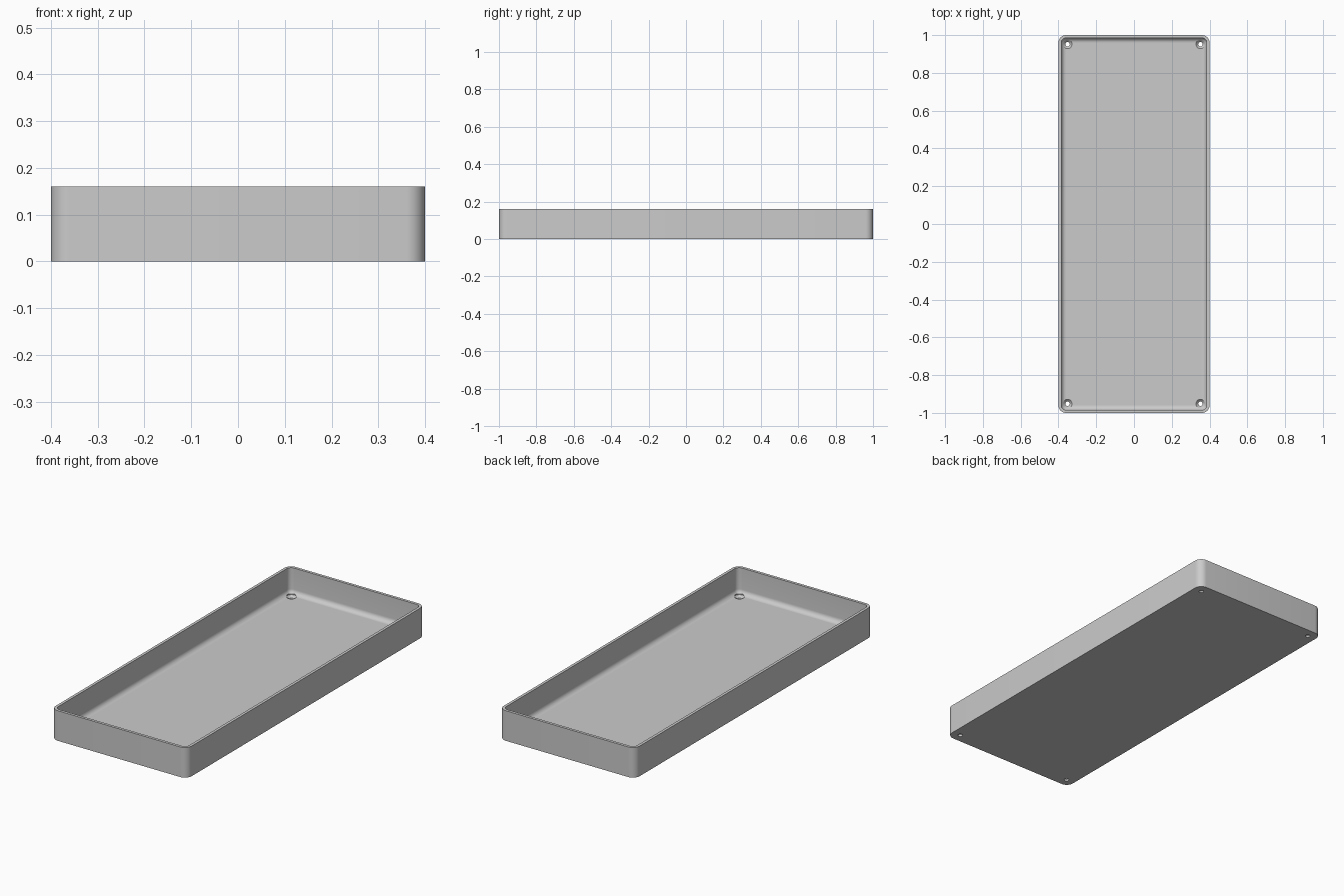
import bpy, bmesh
from math import sin, cos, pi

if "Cube" in bpy.data.objects:
    bpy.data.objects.remove(bpy.data.objects["Cube"])

W, L, H = 0.4, 1.0, 0.16          # half width, half length, height
R, WALL, FLOOR = 0.04, 0.015, 0.022
FILLET = R - WALL
STEPS = 8

grey = bpy.data.materials.new("plain grey")
grey.use_nodes = True
colour = (0.6, 0.6, 0.6, 1)
grey.diffuse_color = colour
grey.node_tree.nodes["Principled BSDF"].inputs["Base Color"].default_value = colour


def rounded_loop(bm, inset, z):
    """Ring of vertices round a rectangle with rounded corners."""
    r = max(R - inset, 0.0005)
    ring = []
    for i, (sx, sy) in enumerate([(1, 1), (-1, 1), (-1, -1), (1, -1)]):
        for k in range(STEPS + 1):
            a = (i + k / STEPS) * pi / 2
            ring.append(bm.verts.new((sx * (W - R) + r * cos(a),
                                      sy * (L - R) + r * sin(a), z)))
    return ring


def loft(bm, rings, cap_start=True):
    """Join consecutive rings and close both ends."""
    for a, b in zip(rings, rings[1:]):
        n = len(a)
        for i in range(n):
            j = (i + 1) % n
            bm.faces.new((a[i], a[j], b[j], b[i]))
    bm.faces.new(rings[0][::-1])
    bm.faces.new(rings[-1])


def make_object(name, bm):
    bmesh.ops.recalc_face_normals(bm, faces=bm.faces)
    mesh = bpy.data.meshes.new(name)
    bm.to_mesh(mesh)
    bm.free()
    mesh.materials.append(grey)
    obj = bpy.data.objects.new(name, mesh)
    bpy.context.collection.objects.link(obj)
    return obj


# Tray: outer wall, rim, inner wall, then a rounded sweep into the floor
bm = bmesh.new()
profile = [(0, 0), (0, H), (WALL, H)]
for k in range(STEPS + 1):
    a = k / STEPS * pi / 2
    profile.append((WALL + FILLET * (1 - cos(a)), FLOOR + FILLET * (1 - sin(a))))
loft(bm, [rounded_loop(bm, d, z) for d, z in profile])
tray = make_object("tray", bm)

# Countersunk screw holes in the four corners
bm = bmesh.new()
hole_profile = [(0.012, -0.02), (0.012, 0.010), (0.024, FLOOR), (0.024, 0.06)]
for sx in (-1, 1):
    for sy in (-1, 1):
        rings = [[bm.verts.new((sx * 0.352 + r * cos(k * pi / 16),
                                sy * 0.952 + r * sin(k * pi / 16), z))
                  for k in range(32)] for r, z in hole_profile]
        loft(bm, rings)
cutter = make_object("screw_hole_cutter", bm)
cutter.hide_render = True

cut = tray.modifiers.new("screw holes", "BOOLEAN")
cut.operation = "DIFFERENCE"
cut.solver = "EXACT"
cut.object = cutter
bpy.context.view_layer.objects.active = tray
tray.select_set(True)
cutter.select_set(False)
bpy.ops.object.modifier_apply(modifier=cut.name)
bpy.data.objects.remove(cutter)

bpy.ops.object.shade_smooth_by_angle(angle=pi / 6)
